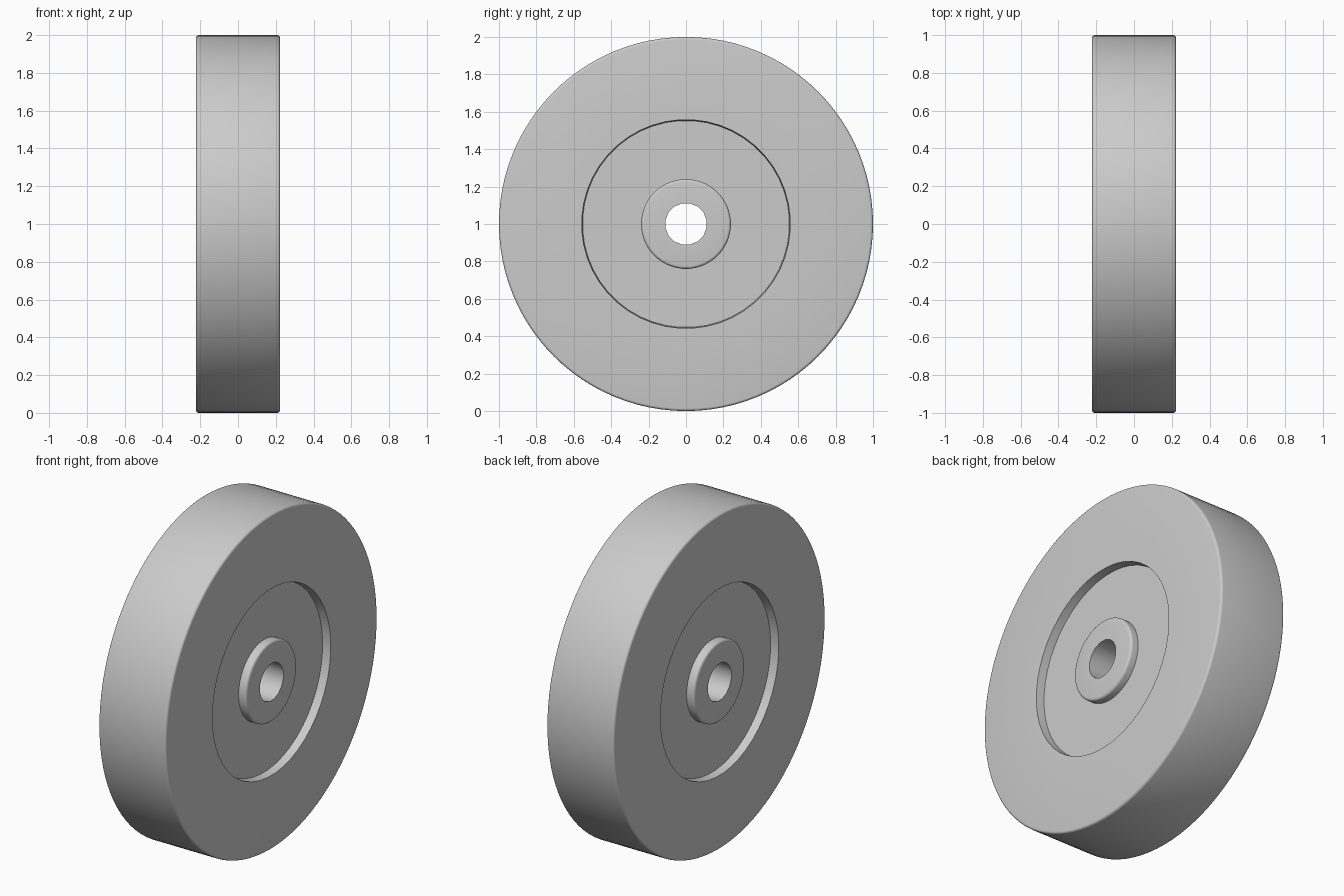
import bpy, bmesh, math

cube = bpy.data.objects.get("Cube")
if cube:
    bpy.data.objects.remove(cube, do_unlink=True)

HALF = 0.222      # half of the wheel width
DEPTH = 0.05      # depth of the recess on each side
FLOOR = HALF - DEPTH


def rounded(radius, bevel, count, steps=4):
    """Rounded outer corner, from the flat side face to the cylinder wall."""
    points = []
    for i in range(steps + 1):
        a = math.pi / 2 * i / steps
        points.append((radius - bevel + bevel * math.sin(a),
                       HALF - bevel + bevel * math.cos(a), count))
    return points


# Half profile as rings of (radius, x, sides): bore, hub, recess, rim
half = [(0.112, HALF, 16)]
half += rounded(0.24, 0.015, 48)
half += [(0.24, FLOOR, 48), (0.553, FLOOR, 48), (0.558, HALF, 48)]
half += rounded(1.0, 0.014, 96)
profile = half + [(r, -x, n) for r, x, n in reversed(half)]

bm = bmesh.new()


def add_ring(r, x, n):
    start = math.pi / 2 + math.pi / 16
    angles = [start + 2 * math.pi * i / n for i in range(n)]
    return [bm.verts.new((x, r * math.cos(a), 1 + r * math.sin(a))) for a in angles]


def join(a, b):
    """Join two rings whose side counts divide evenly."""
    if len(a) > len(b):
        a, b = b, a
    k = len(b) // len(a)
    for j in range(len(a)):
        outer = [b[(j * k + i) % len(b)] for i in range(k + 1)]
        bm.faces.new([a[(j + 1) % len(a)], a[j]] + outer)


rings = [add_ring(*p) for p in profile]
for i, ring in enumerate(rings):
    join(ring, rings[(i + 1) % len(rings)])
bmesh.ops.recalc_face_normals(bm, faces=bm.faces[:])

mesh = bpy.data.meshes.new("wheel")
bm.to_mesh(mesh)
bm.free()
wheel = bpy.data.objects.new("wheel", mesh)
bpy.context.collection.objects.link(wheel)

# Plain grey material
grey = bpy.data.materials.new("light grey")
grey.use_nodes = True
colour = (0.6, 0.6, 0.6, 1)
grey.diffuse_color = colour
for node in grey.node_tree.nodes:
    if node.type == "BSDF_PRINCIPLED":
        node.inputs["Base Color"].default_value = colour
mesh.materials.append(grey)

# Smooth walls with sharp corners
bpy.ops.object.select_all(action="DESELECT")
wheel.select_set(True)
bpy.context.view_layer.objects.active = wheel
bpy.ops.object.shade_smooth_by_angle(angle=math.radians(30))
